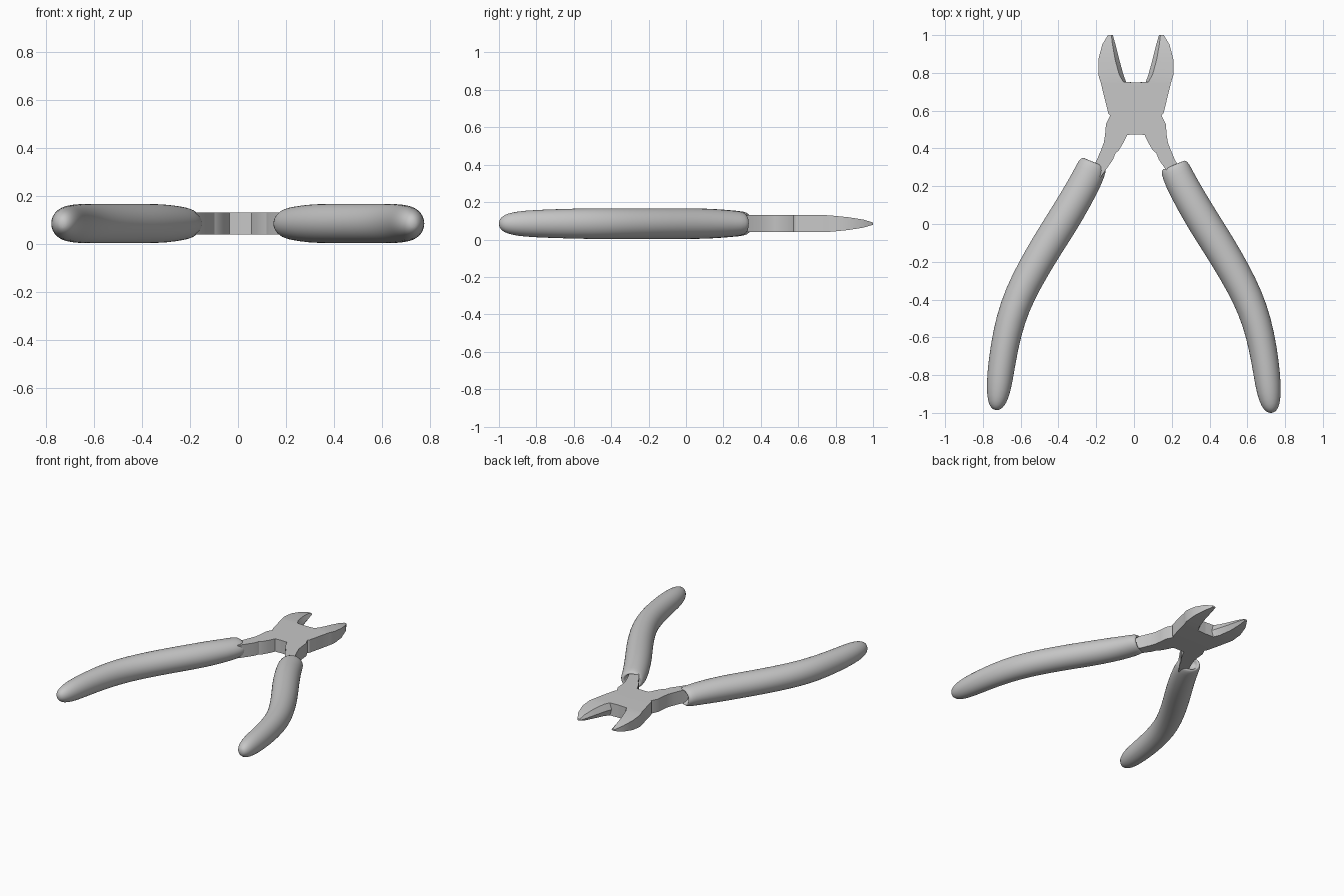
import bpy
import bmesh
import math
from mathutils import Vector

if "Cube" in bpy.data.objects:
    bpy.data.objects.remove(bpy.data.objects["Cube"], do_unlink=True)

MID_Z = 0.085

steel = bpy.data.materials.new("plain grey")
steel.use_nodes = True
GREY = (0.57, 0.57, 0.57, 1)
steel.diffuse_color = GREY
steel.node_tree.nodes["Principled BSDF"].inputs["Base Color"].default_value = GREY


def loft(name, rings, angle, subdivide=0):
    """Skin a list of equal-length closed rings and cap both ends."""
    bm = bmesh.new()
    loops = [[bm.verts.new(p) for p in ring] for ring in rings]
    n = len(loops[0])
    for a, b in zip(loops, loops[1:]):
        for i in range(n):
            j = (i + 1) % n
            bm.faces.new((a[i], a[j], b[j], b[i]))
    bm.faces.new(loops[0])
    bm.faces.new(loops[-1])
    bmesh.ops.recalc_face_normals(bm, faces=bm.faces)
    mesh = bpy.data.meshes.new(name)
    bm.to_mesh(mesh)
    bm.free()
    mesh.materials.append(steel)
    obj = bpy.data.objects.new(name, mesh)
    bpy.context.collection.objects.link(obj)
    bpy.ops.object.select_all(action='DESELECT')
    obj.select_set(True)
    bpy.context.view_layer.objects.active = obj
    if subdivide:
        mod = obj.modifiers.new("smooth", 'SUBSURF')
        mod.levels = mod.render_levels = subdivide
        bpy.ops.object.shade_smooth()
    else:
        bpy.ops.object.shade_smooth_by_angle(angle=math.radians(angle))
    return obj


# Head half: y, inner x, outer x, half thickness, cutting bevel width
HEAD = [
    (1.0, .122, .148, .006, .008), (.95, .108, .178, .021, .016),
    (.87, .088, .199, .034, .022), (.79, .066, .199, .042, .022),
    (.752, .052, .187, .045, .014), (.749, 0, .186, .045, 0),
    (.69, 0, .172, .046, 0), (.585, 0, .146, .046, 0),
    (.575, 0, .136, .046, 0), (.53, 0, .158, .046, 0),
    (.474, 0, .163, .046, 0), (.472, .046, .163, .046, 0),
    (.43, .066, .170, .046, 0), (.39, .090, .185, .046, 0),
    (.375, .108, .192, .046, 0), (.34, .122, .206, .046, 0),
    (.25, .185, .26, .046, 0),
]


def head_half(name, side):
    rings = []
    for y, inner, outer, t, bevel in HEAD:
        section = [(outer, t), (inner + bevel, t), (inner, 0),
                   (inner + bevel, -t), (outer, -t)]
        rings.append([(0.01 + side * x, y, MID_Z + z) for x, z in section])
    loft(name, rings, 25)


# Grip: centre x, centre y, half width, half height
GRIP = [
    (.225, .285, .045, .035), (.208, .318, .050, .042),
    (.206, .322, .066, .054), (.216, .300, .079, .066),
    (.238, .245, .083, .071), (.300, .130, .086, .081),
    (.378, .0, .088, .083), (.455, -.12, .087, .083),
    (.532, -.25, .085, .083), (.600, -.38, .082, .083),
    (.649, -.51, .078, .083), (.683, -.66, .074, .079),
    (.703, -.80, .071, .074), (.713, -.89, .064, .067),
    (.721, -.95, .050, .054), (.726, -.98, .032, .036),
    (.728, -.993, .012, .014),
]


def grip(name, side, shift_x, shift_y):
    sides = 24
    centres = [Vector((side * x + shift_x, y + shift_y, MID_Z)) for x, y, _, _ in GRIP]
    rings = []
    for i, (_, _, w, h) in enumerate(GRIP):
        # The recessed collar shares the direction of the grip's first stretch
        k = max(i, 3)
        along = (centres[min(k + 1, len(GRIP) - 1)] - centres[k - 1]).normalized()
        across = Vector((-along.y, along.x, 0))
        ring = []
        for s in range(sides):
            a = math.tau * s / sides
            ring.append(centres[i] + across * (w * math.cos(a))
                        + Vector((0, 0, h * math.sin(a))))
        rings.append(ring)
    loft(name, rings, 180, subdivide=1)


for label, side, dx, dy in (("left", 1, 0.002, -0.007), ("right", -1, -0.004, 0.008)):
    head_half(label + "_jaw_and_arm", side)
    grip(label + "_grip", side, dx, dy)
